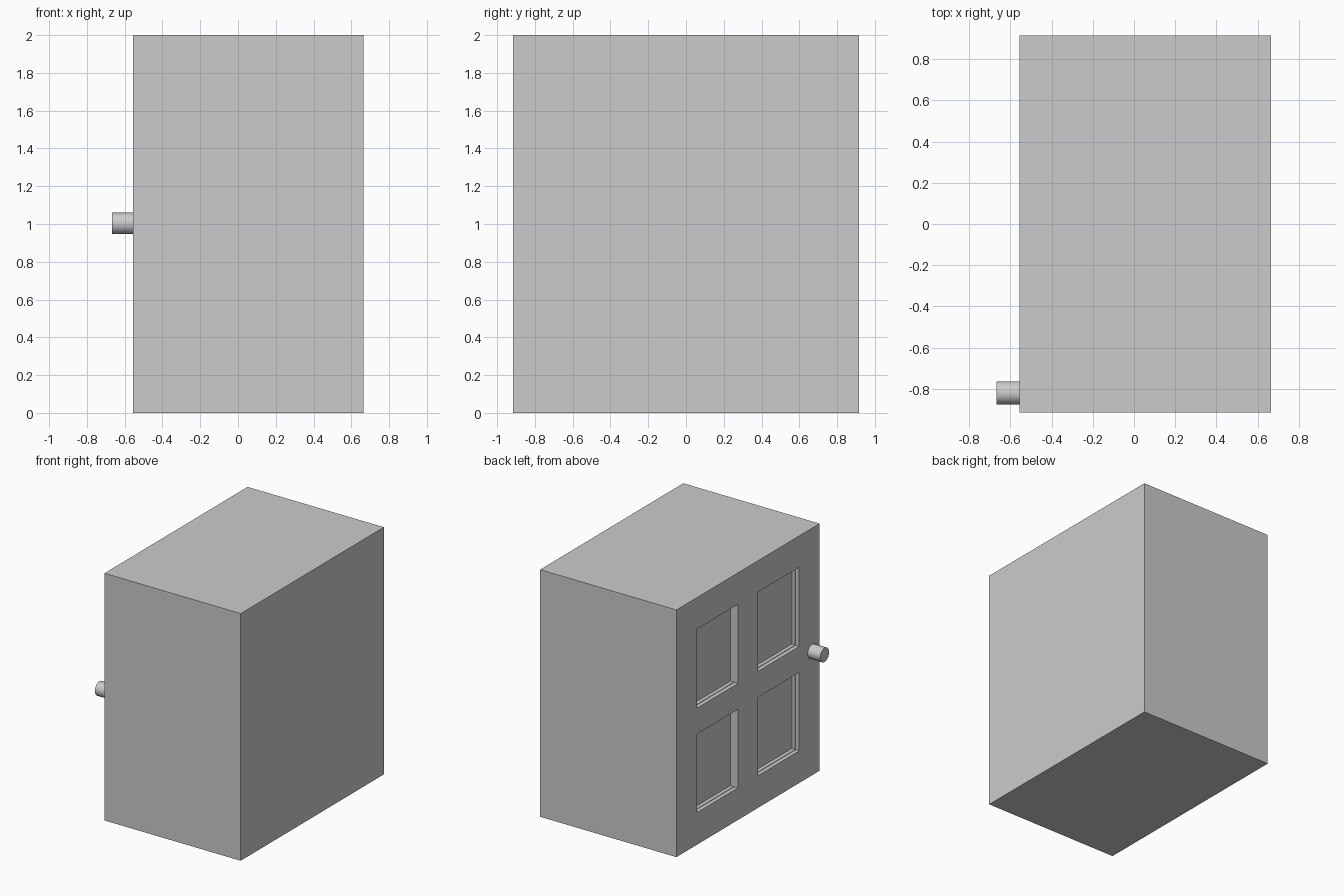
import bpy
import bmesh
from math import radians
from mathutils import Matrix, Vector

old = bpy.data.objects.get("Cube")
if old:
    bpy.data.objects.remove(old, do_unlink=True)

# Single grey paint
grey = bpy.data.materials.new("light grey")
grey.use_nodes = True
colour = (0.6, 0.6, 0.6, 1)
grey.diffuse_color = colour
grey.node_tree.nodes["Principled BSDF"].inputs["Base Color"].default_value = colour


def add_object(name, bm):
    mesh = bpy.data.meshes.new(name)
    bm.to_mesh(mesh)
    bm.free()
    mesh.materials.append(grey)
    obj = bpy.data.objects.new(name, mesh)
    bpy.context.collection.objects.link(obj)
    return obj


X_DOOR, X_BACK, HALF_DEPTH, HEIGHT = -0.555, 0.665, 0.915, 2.0
Y_CUTS = (-0.655, -0.13, 0.13, 0.655)
Z_CUTS = (0.26, 0.895, 1.105, 1.745)

# Cabinet box
bm = bmesh.new()
size = Vector((X_BACK - X_DOOR, 2 * HALF_DEPTH, HEIGHT))
centre = Vector(((X_BACK + X_DOOR) / 2, 0, HEIGHT / 2))
bmesh.ops.create_cube(bm, size=1,
                      matrix=Matrix.Translation(centre) @ Matrix.Diagonal(size).to_4x4())


def door_faces():
    return [f for f in bm.faces if f.normal.x < -0.9]


# Door side divided around the four panels
bm.normal_update()
for axis, cuts in ((Vector((0, 1, 0)), Y_CUTS), (Vector((0, 0, 1)), Z_CUTS)):
    for cut in cuts:
        faces = door_faces()
        edges = {e for f in faces for e in f.edges}
        verts = {v for f in faces for v in f.verts}
        bmesh.ops.bisect_plane(bm, geom=[*verts, *edges, *faces],
                               plane_co=axis * cut, plane_no=axis)
        bm.normal_update()


def in_panel(value, cuts):
    return cuts[0] < value < cuts[1] or cuts[2] < value < cuts[3]


# Recessed panels with a narrow inner ledge
panels = []
for f in door_faces():
    c = f.calc_center_median()
    if in_panel(c.y, Y_CUTS) and in_panel(c.z, Z_CUTS):
        panels.append(f)
for thickness, depth in ((0, -0.033), (0.006, 0), (0, -0.03)):
    bmesh.ops.inset_individual(bm, faces=panels, thickness=thickness, depth=depth)
add_object("cabinet", bm)

# Round door knob
bm = bmesh.new()
bmesh.ops.create_cone(bm, cap_ends=True, segments=32, radius1=0.057, radius2=0.057,
                      depth=0.112,
                      matrix=Matrix.Translation((-0.611, -0.82, 1.003))
                      @ Matrix.Rotation(radians(90), 4, "Y"))
knob = add_object("door_knob", bm)
bpy.ops.object.select_all(action="DESELECT")
knob.select_set(True)
bpy.context.view_layer.objects.active = knob
bpy.ops.object.shade_smooth_by_angle(angle=radians(40))
